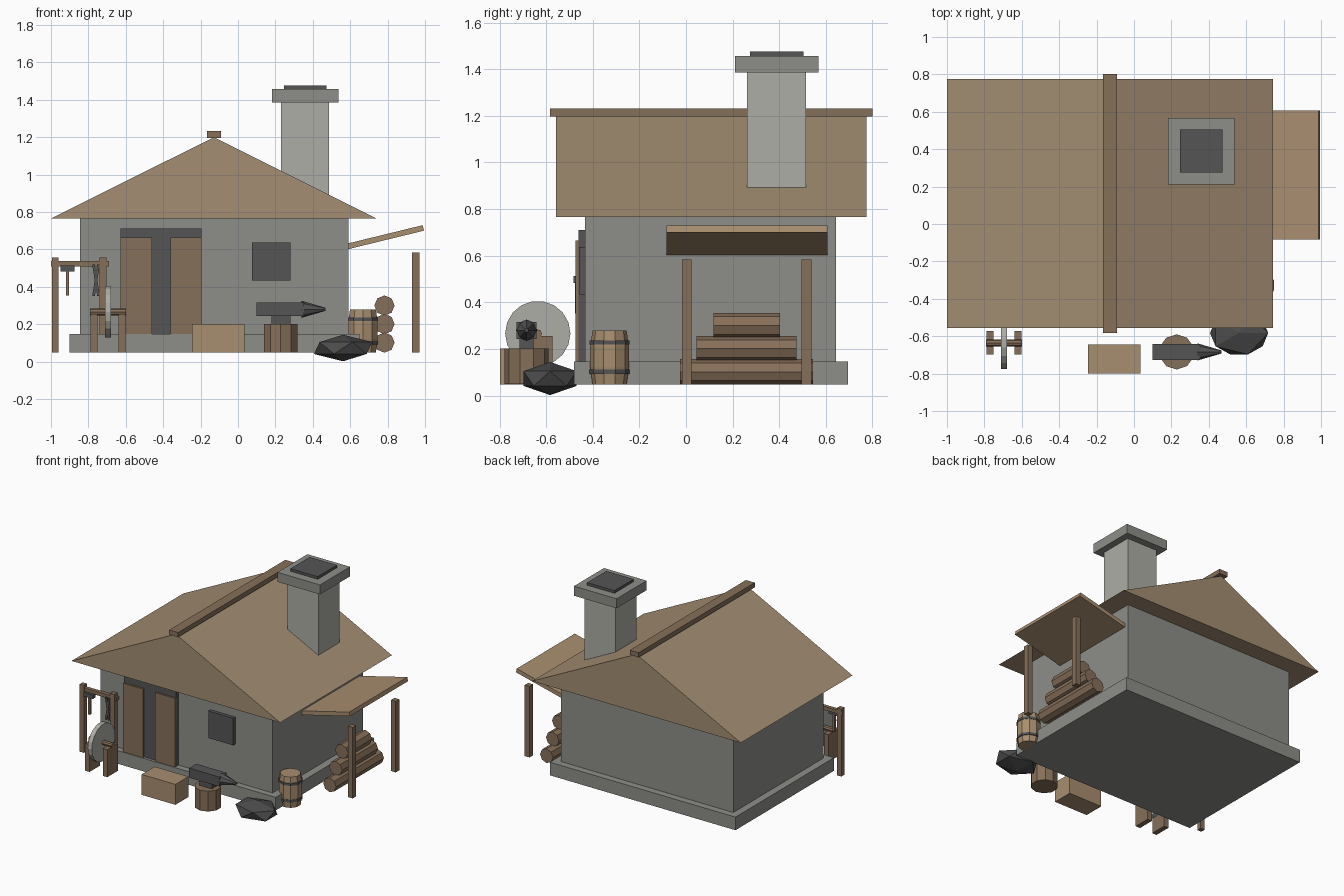
import bpy, bmesh
from math import pi, atan2, hypot, radians
from mathutils import Matrix, Vector

if "Cube" in bpy.data.objects:
    bpy.data.objects.remove(bpy.data.objects["Cube"])


def mat(name, r, g, b):
    m = bpy.data.materials.new(name)
    m.diffuse_color = (r, g, b, 1)
    m.use_nodes = True
    m.node_tree.nodes["Principled BSDF"].inputs["Base Color"].default_value = m.diffuse_color
    return m


STONE = mat("stone", 0.27, 0.27, 0.25)
PALE = mat("pale_stone", 0.42, 0.42, 0.38)
DARK = mat("dark_iron", 0.09, 0.09, 0.09)
COAL = mat("coal", 0.07, 0.07, 0.07)
THATCH = mat("roof_boards", 0.37, 0.27, 0.17)
LIGHT = mat("light_wood", 0.39, 0.27, 0.16)
WOOD = mat("wood", 0.24, 0.16, 0.10)


def finish(name, bm, material):
    bmesh.ops.recalc_face_normals(bm, faces=bm.faces)
    me = bpy.data.meshes.new(name)
    bm.to_mesh(me)
    bm.free()
    me.materials.append(material)
    ob = bpy.data.objects.new(name, me)
    bpy.context.collection.objects.link(ob)
    return ob


def box(name, x, y, z, material, tilt=0):
    """Box from (min, max) ranges, optionally tilted about y."""
    bm = bmesh.new()
    bmesh.ops.create_cube(bm, size=1)
    bmesh.ops.scale(bm, vec=(x[1] - x[0], y[1] - y[0], z[1] - z[0]), verts=bm.verts)
    ob = finish(name, bm, material)
    ob.location = [(a + b) / 2 for a, b in (x, y, z)]
    ob.rotation_euler.y = tilt
    return ob


def rod(name, centre, r1, r2, depth, sides, material, axis="Z"):
    """Cylinder or cone along an axis."""
    bm = bmesh.new()
    bmesh.ops.create_cone(bm, cap_ends=True, segments=sides, radius1=r1, radius2=r2, depth=depth)
    turn = {"Z": Matrix(), "X": Matrix.Rotation(pi / 2, 4, "Y"), "Y": Matrix.Rotation(pi / 2, 4, "X")}
    bmesh.ops.transform(bm, matrix=turn[axis], verts=bm.verts)
    ob = finish(name, bm, material)
    ob.location = centre
    return ob


def lathe(name, centre, profile, sides, material):
    """Solid of revolution about z from (radius, z) points."""
    bm = bmesh.new()
    rings = []
    for r, z in profile:
        rings.append(bmesh.ops.create_circle(bm, segments=sides, radius=r,
                     matrix=Matrix.Translation((0, 0, z)))["verts"])
    for a, b in zip(rings, rings[1:]):
        for i in range(sides):
            j = (i + 1) % sides
            bm.faces.new((a[i], a[j], b[j], b[i]))
    bm.faces.new(rings[0])
    bm.faces.new(rings[-1])
    ob = finish(name, bm, material)
    ob.location = centre
    return ob


G = 0.048  # ground level of the building

# House body
box("foundation", (-0.90, 0.65), (-0.48, 0.695), (G, 0.147), STONE)
box("walls", (-0.845, 0.592), (-0.433, 0.643), (0.147, 0.768), STONE)

# Gable roof prism
bm = bmesh.new()
tri = bm.faces.new([bm.verts.new(p) for p in
                    ((-1.0, -0.557, 0.765), (0.742, -0.557, 0.765), (-0.129, -0.557, 1.2))])
ext = bmesh.ops.extrude_face_region(bm, geom=[tri])
bmesh.ops.translate(bm, vec=(0, 1.332, 0),
                    verts=[v for v in ext["geom"] if isinstance(v, bmesh.types.BMVert)])
finish("roof", bm, THATCH)
box("ridge_beam", (-0.166, -0.092), (-0.583, 0.801), (1.197, 1.232), WOOD)

# Chimney
box("chimney_stack", (0.23, 0.487), (0.262, 0.514), (0.80, 1.387), PALE)
box("chimney_cap", (0.182, 0.538), (0.21, 0.568), (1.385, 1.457), STONE)
box("chimney_flue", (0.245, 0.473), (0.275, 0.504), (1.45, 1.477), DARK)

# Doorway and window
box("doorway", (-0.628, -0.194), (-0.461, -0.42), (0.147, 0.711), DARK)
box("left_door", (-0.628, -0.461), (-0.474, -0.45), (0.147, 0.665), WOOD)
box("right_door", (-0.362, -0.194), (-0.474, -0.45), (0.147, 0.665), WOOD)
box("window", (0.074, 0.281), (-0.459, -0.42), (0.433, 0.637), DARK)

# Lean-to over the log pile
box("lean_to_roof", (0.575, 0.997), (-0.084, 0.608), (0.65, 0.68), LIGHT, -atan2(0.1, 0.41))
for i, y in enumerate((0.003, 0.517)):
    box(f"lean_to_post_{i + 1}", (0.93, 0.97), (y - 0.021, y + 0.021), (G, 0.584), WOOD)
for i, length in enumerate((0.57, 0.428, 0.285)):
    rod(f"log_{i + 1}", (0.783, 0.26, 0.102 + 0.099 * i), 0.054, 0.054, length, 8, WOOD, "Y")

# Barrel with two hoops
at = (0.668, -0.328, 0)
lathe("barrel", at, ((0.073, G), (0.083, 0.12), (0.083, 0.21), (0.073, 0.28)), 10, LIGHT)
for i, z in enumerate((0.102, 0.227)):
    rod(f"barrel_hoop_{i + 1}", (at[0], at[1], z), 0.085, 0.085, 0.018, 10, DARK)

# Coal heap
bm = bmesh.new()
bmesh.ops.create_icosphere(bm, subdivisions=1, radius=1)
bmesh.ops.scale(bm, vec=(0.174, 0.134, 0.071), verts=bm.verts)
finish("coal_heap", bm, COAL).location = (0.562, -0.583, 0.073)

# Anvil on a stump
ay = -0.684
rod("stump", (0.228, ay, 0.125), 0.094, 0.094, 0.153, 10, WOOD)
box("anvil_waist", (0.178, 0.282), (ay - 0.03, ay + 0.03), (0.2, 0.246), DARK)
box("anvil_body", (0.1, 0.353), (ay - 0.043, ay + 0.043), (0.243, 0.315), DARK)
rod("anvil_horn", (0.404, ay, 0.28), 0.046, 0.008, 0.13, 8, DARK, "X")

# Crate
box("crate", (-0.246, 0.036), (-0.798, -0.643), (G, 0.202), LIGHT)

# Grindstone
gx, gy, gz = -0.695, -0.636, 0.266
rod("grindstone", (gx, gy, gz), 0.14, 0.14, 0.034, 18, PALE, "X")
rod("grindstone_axle", (gx, gy, gz), 0.018, 0.018, 0.195, 8, WOOD, "X")
for side, n in ((-1, "left"), (1, "right")):
    x = gx + side * 0.074
    box(f"grindstone_{n}_leg", (x - 0.019, x + 0.019), (gy - 0.063, gy + 0.063), (G, 0.255), WOOD)

# Tool rack
ry = -0.45
for x, n in ((-0.977, "left"), (-0.722, "right")):
    box(f"rack_{n}_post", (x - 0.018, x + 0.018), (ry - 0.018, ry + 0.018), (G, 0.557), WOOD)
box("rack_beam", (-1.0, -0.69), (ry - 0.014, ry + 0.014), (0.51, 0.537), WOOD)

# Hanging hammer and tongs
hy = ry - 0.018
box("hammer_head", (-0.95, -0.873), (hy - 0.015, hy + 0.015), (0.483, 0.513), DARK)
box("hammer_handle", (-0.92, -0.903), (hy - 0.008, hy + 0.008), (0.353, 0.49), WOOD)
for s in (-1, 1):
    box(f"tongs_arm_{(s + 3) // 2}", (-0.766, -0.752), (hy - 0.006, hy + 0.006),
        (0.35, 0.52), DARK, s * radians(9))
